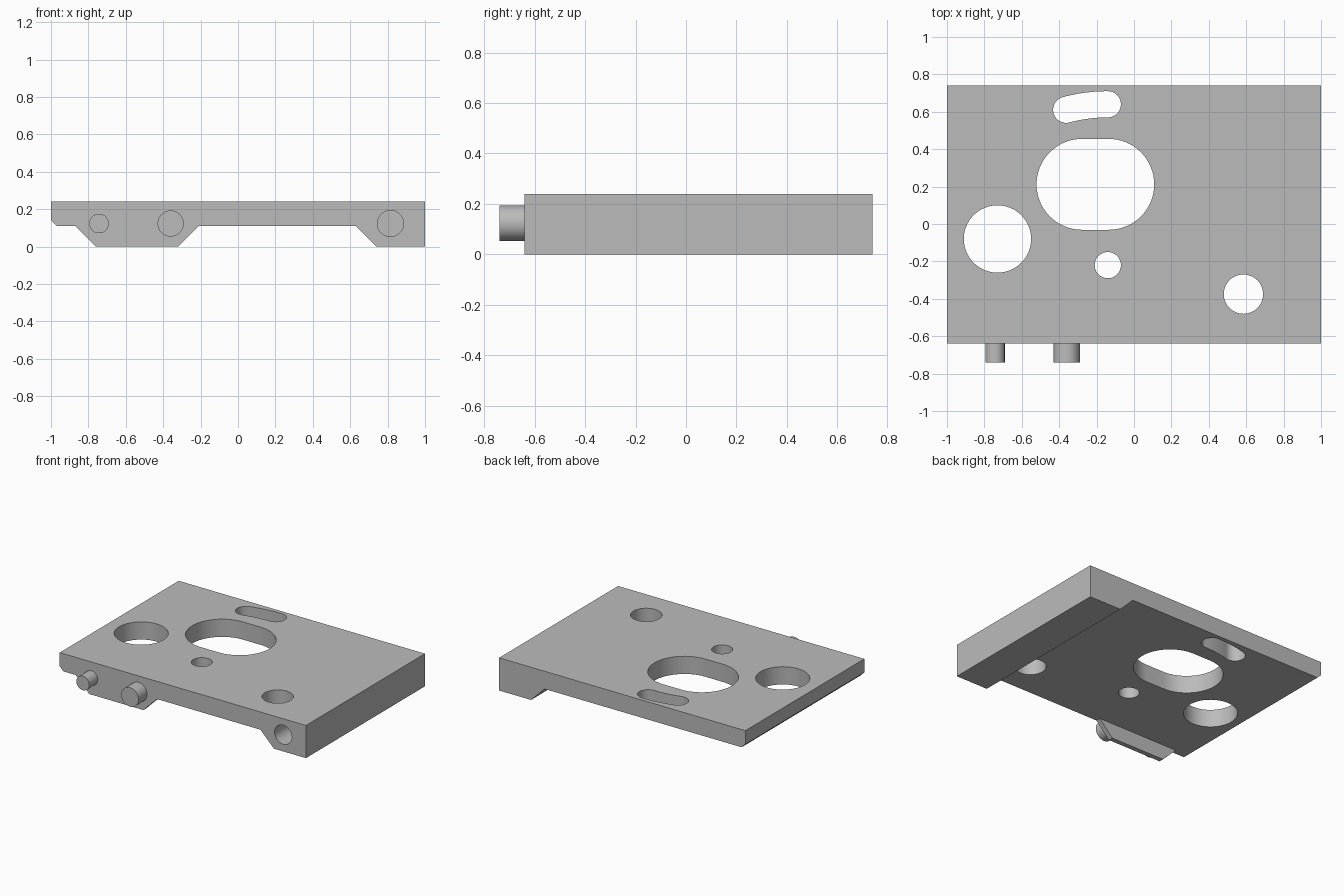
import bpy, bmesh, math
from mathutils import Matrix, Vector

cube = bpy.data.objects.get("Cube")
if cube:
    bpy.data.objects.remove(cube, do_unlink=True)

grey = bpy.data.materials.new("machined grey")
grey.use_nodes = True
grey.diffuse_color = (0.5, 0.5, 0.5, 1)
grey.node_tree.nodes["Principled BSDF"].inputs["Base Color"].default_value = (0.5, 0.5, 0.5, 1)

FRONT, BACK, TOP, UNDER = -0.64, 0.74, 0.24, 0.11


def prism(name, points, start, direction):
    """Extrude a closed outline; points are 3D, direction is the extrusion."""
    bm = bmesh.new()
    face = bm.faces.new([bm.verts.new(p) for p in points])
    out = bmesh.ops.extrude_face_region(bm, geom=[face])
    moved = [v for v in out["geom"] if isinstance(v, bmesh.types.BMVert)]
    bmesh.ops.translate(bm, verts=moved, vec=direction)
    bmesh.ops.translate(bm, verts=bm.verts, vec=start)
    bmesh.ops.recalc_face_normals(bm, faces=bm.faces)
    mesh = bpy.data.meshes.new(name)
    bm.to_mesh(mesh)
    bm.free()
    mesh.materials.append(grey)
    obj = bpy.data.objects.new(name, mesh)
    bpy.context.collection.objects.link(obj)
    return obj


def front_profile(name, xz, y0, y1):
    return prism(name, [(x, 0, z) for x, z in xz], (0, y0, 0), (0, y1 - y0, 0))


def through_hole(name, xy):
    return prism(name, [(x, y, 0) for x, y in xy], (0, 0, -0.1), (0, 0, 0.5))


def arc(cx, cy, r, a0, a1, n):
    """Points along an arc, angles in degrees, both ends included."""
    angles = [math.radians(a0 + (a1 - a0) * i / n) for i in range(n + 1)]
    return [(cx + r * math.cos(a), cy + r * math.sin(a)) for a in angles]


def circle(cx, cy, r):
    return arc(cx, cy, r, 0, 360, 64)[:-1]


def combine(target, other, operation):
    mod = target.modifiers.new("combine", "BOOLEAN")
    mod.object, mod.operation, mod.solver = other, operation, "EXACT"
    bpy.context.view_layer.objects.active = target
    bpy.ops.object.modifier_apply(modifier=mod.name)
    bpy.data.objects.remove(other, do_unlink=True)


# Plate with full-length rail on its left and a chamfer on its right
plate = front_profile("base_plate", [
    (-1, TOP), (1, TOP), (1, 0), (0.74, 0), (0.63, UNDER),
    (-0.97, UNDER), (-1, 0.14)], FRONT, BACK)

# Thin foot under the front edge, behind the pegs
foot = front_profile("front_foot", [
    (-0.91, 0.15), (-0.87, UNDER), (-0.76, 0), (-0.32, 0),
    (-0.21, UNDER), (-0.17, 0.15)], FRONT, FRONT + 0.035)
combine(plate, foot, "UNION")

# Round holes
pivot = (-0.14, -0.22)
for cx, cy, r in [(-0.73, -0.08, 0.18), (*pivot, 0.07), (0.585, -0.375, 0.105)]:
    combine(plate, through_hole("hole_cutter", circle(cx, cy, r)), "DIFFERENCE")

# Wide window with round ends
window = arc(-0.135, 0.212, 0.243, -90, 90, 32) + arc(-0.278, 0.212, 0.243, 90, 270, 32)
combine(plate, through_hole("window_cutter", window), "DIFFERENCE")

# Curved slot that swings about the small pivot hole
swing, half, sweep = 0.86, 0.07, 15
end = arc(*pivot, swing, 90 + sweep, 90, 1)[0]
slot = (arc(*pivot, swing + half, 90, 90 + sweep, 16)
        + arc(*end, half, 90 + sweep, 270 + sweep, 24)[1:]
        + arc(*pivot, swing - half, 90 + sweep, 90, 16)[1:]
        + arc(pivot[0], pivot[1] + swing, half, -90, 90, 24)[1:-1])
combine(plate, through_hole("slot_cutter", slot), "DIFFERENCE")

# Blind bore in the front of the rail
bore = front_profile("bore_cutter", circle(0.815, 0.123, 0.07), FRONT - 0.1, FRONT + 0.16)
combine(plate, bore, "DIFFERENCE")

# Pegs on the front face
pegs = [front_profile("small_peg", circle(-0.743, 0.123, 0.052), -0.74, FRONT + 0.01),
        front_profile("large_peg", circle(-0.36, 0.123, 0.07), -0.74, FRONT + 0.01)]

# Round walls smooth, corners sharp
bpy.ops.object.select_all(action="DESELECT")
for obj in [plate] + pegs:
    obj.select_set(True)
bpy.context.view_layer.objects.active = plate
bpy.ops.object.shade_smooth_by_angle(angle=math.radians(30))
